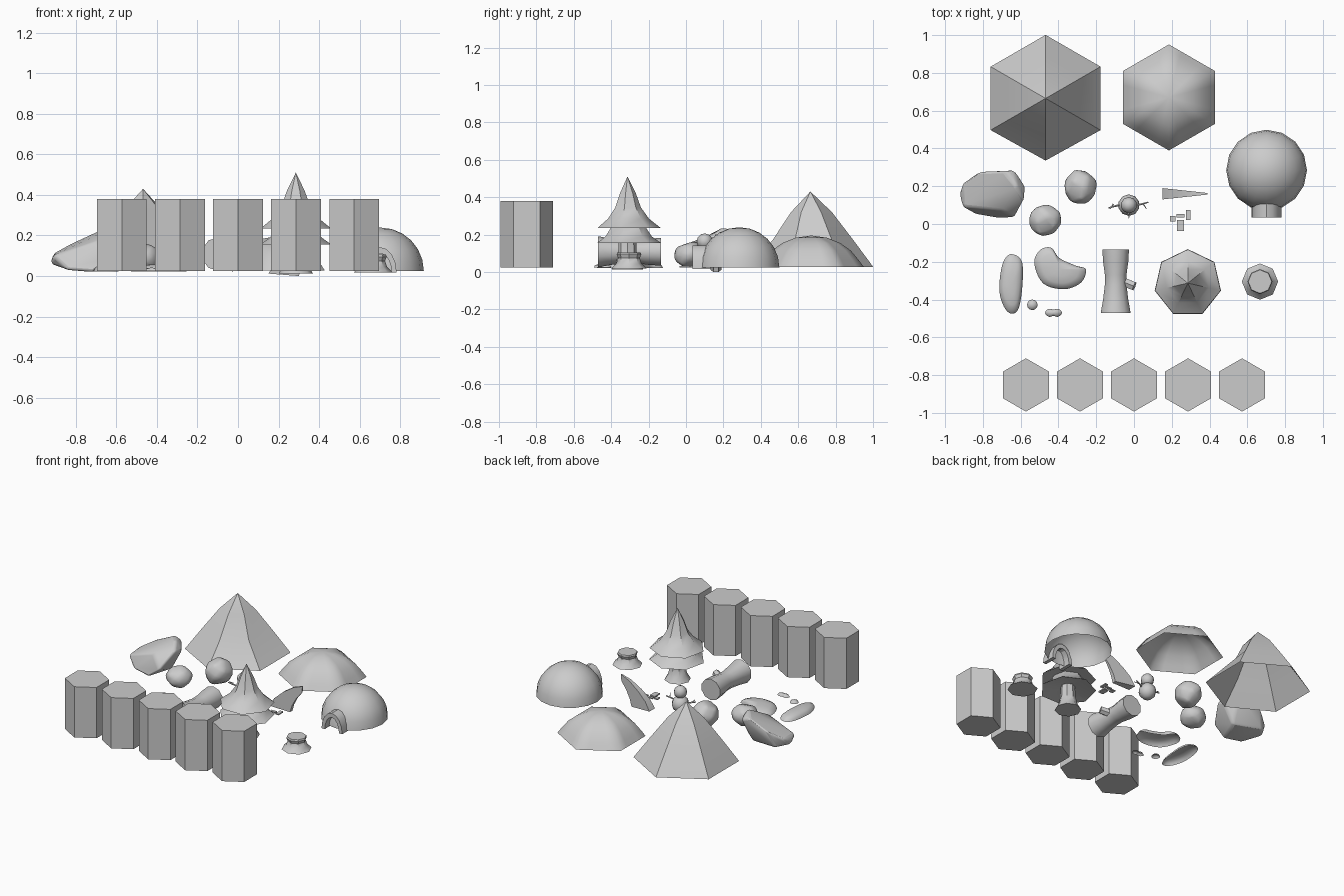
import bpy, bmesh, math, random
from mathutils import Matrix, Vector

if "Cube" in bpy.data.objects:
    bpy.data.objects.remove(bpy.data.objects["Cube"])

random.seed(4)


def finish(bm, name, smooth=None, bevel=0, segs=2):
    bmesh.ops.recalc_face_normals(bm, faces=bm.faces[:])
    me = bpy.data.meshes.new(name)
    bm.to_mesh(me)
    bm.free()
    ob = bpy.data.objects.new(name, me)
    bpy.context.collection.objects.link(ob)
    if bevel:
        m = ob.modifiers.new("bevel", 'BEVEL')
        m.width, m.segments = bevel, segs
    if smooth:
        bpy.ops.object.select_all(action='DESELECT')
        ob.select_set(True)
        bpy.context.view_layer.objects.active = ob
        bpy.ops.object.shade_smooth_by_angle(angle=math.radians(smooth))
    return ob


def ngon(n, start=90):
    return [(math.cos(math.radians(start + 360 * i / n)),
             math.sin(math.radians(start + 360 * i / n))) for i in range(n)]


def loft(name, outline, profile, loc=(0, 0, 0), rot=None, cap=True, smooth=None):
    """Stack scaled copies of an outline; profile = (scale, height); scale 0 = tip."""
    bm = bmesh.new()
    n = len(outline)
    mat = Matrix.Translation(loc) @ (rot or Matrix())
    rings = []
    for s, z in profile:
        pts = [(0, 0)] if s == 0 else [(x * s, y * s) for x, y in outline]
        rings.append([bm.verts.new(mat @ Vector((x, y, z))) for x, y in pts])
    for a, b in zip(rings, rings[1:]):
        for i in range(n):
            j = (i + 1) % n
            if len(b) == 1:
                bm.faces.new((a[i], a[j], b[0]))
            elif len(a) == 1:
                bm.faces.new((a[0], b[j], b[i]))
            else:
                bm.faces.new((a[i], a[j], b[j], b[i]))
    if cap:
        for r in (rings[0], rings[-1]):
            if len(r) > 2:
                bm.faces.new(r)
    return finish(bm, name, smooth)


def hull(name, pts, smooth=40, bevel=0.02):
    bm = bmesh.new()
    for p in pts:
        bm.verts.new(p)
    r = bmesh.ops.convex_hull(bm, input=bm.verts[:])
    junk = {g for g in r["geom_interior"] + r["geom_unused"]
            if isinstance(g, bmesh.types.BMVert)}
    bmesh.ops.delete(bm, geom=list(junk), context='VERTS')
    return finish(bm, name, smooth, bevel, 3)


def box(name, loc, size):
    return loft(name, [(-size[0] / 2, -size[1] / 2), (size[0] / 2, -size[1] / 2),
                       (size[0] / 2, size[1] / 2), (-size[0] / 2, size[1] / 2)],
                [(1, 0), (1, size[2])], loc)


def stick(name, a, b, r0, r1, n=6):
    a, b = Vector(a), Vector(b)
    return loft(name, ngon(n), [(r0, 0), (r1, (b - a).length)], a,
                (b - a).to_track_quat('Z', 'Y').to_matrix().to_4x4())


def curve_outline(pts, steps=5):
    """Closed smooth outline through a few points."""
    out, n = [], len(pts)
    for i in range(n):
        p = [Vector(pts[(i + k) % n]) for k in (-1, 0, 1, 2)]
        for s in range(steps):
            t = s / steps
            v = (2 * p[1] + (p[2] - p[0]) * t + (2 * p[0] - 5 * p[1] + 4 * p[2] - p[3]) * t * t
                 + (3 * p[1] - p[0] - 3 * p[2] + p[3]) * t ** 3) / 2
            out.append((v.x, v.y))
    return out


# row of hexagonal ground tiles
for i in range(5):
    loft(f"hex_tile_{i + 1}", ngon(6), [(0.141, 0.025), (0.141, 0.38)],
         ((i - 2) * 0.286, -0.852, 0))

# mountain: hex pyramid shell with an uneven gash on its right face
mount = loft("mountain", ngon(6), [(0.336, 0.027), (0.23, 0.17), (0.115, 0.32), (0, 0.43)],
             (-0.468, 0.665, 0), cap=False, smooth=25)
for idx, f in ((6 + 4, 0.72), (12 + 3, 0.9), (9, 0.88), (12 + 4, 0.85), (3, 0.98)):
    v = mount.data.vertices[idx]
    v.co.x = -0.468 + (v.co.x + 0.468) * f
    v.co.y = 0.665 + (v.co.y - 0.665) * f

# rounded snow hill on a hex footprint
hexa = []
for i in range(24):
    a = math.radians(15 * i)
    hexa.append((math.cos(a) / math.cos(math.radians((15 * i + 30) % 60 - 30)) * 0.243,
                 math.sin(a) / math.cos(math.radians((15 * i + 30) % 60 - 30)) * 0.243))
loft("snow_hill", hexa, [(1, 0.027), (0.9, 0.065), (0.75, 0.115), (0.55, 0.155),
                         (0.3, 0.183), (0, 0.195)], (0.185, 0.67, 0), cap=False, smooth=50)

# igloo dome and its arched entrance
R = 0.214
loft("igloo_dome", ngon(16), [(R * math.cos(a), 0.025 + R * math.sin(a))
     for a in [math.pi / 12 * k for k in range(6)]] + [(0, 0.025 + R)],
     (0.702, 0.285, 0), cap=False, smooth=30)
bm = bmesh.new()
secs = []
for k in range(9):
    c, s = math.cos(math.pi * k / 8), math.sin(math.pi * k / 8)
    secs.append([bm.verts.new((0.702 + r * c, y, 0.017 + h * s))
                 for r, h, y in ((0.08, 0.125, 0.035), (0.08, 0.125, 0.13),
                                 (0.055, 0.095, 0.13), (0.055, 0.095, 0.035))])
for a, b in zip(secs, secs[1:]):
    for i in range(4):
        bm.faces.new((a[i], a[(i + 1) % 4], b[(i + 1) % 4], b[i]))
bm.faces.new(secs[0])
bm.faces.new(secs[-1])
finish(bm, "igloo_entrance", 30)

# slanted boulder
hull("boulder", [(-0.925, 0.16, 0.06), (-0.91, 0.21, 0.11), (-0.91, 0.09, 0.10), (-0.84, 0.05, 0.03),
                 (-0.72, 0.03, 0.02), (-0.63, 0.035, 0.09), (-0.58, 0.13, 0.19), (-0.575, 0.2, 0.17),
                 (-0.63, 0.285, 0.2), (-0.62, 0.2, 0.24), (-0.68, 0.28, 0.225), (-0.82, 0.275, 0.16),
                 (-0.86, 0.24, 0.05), (-0.65, 0.2, 0.03), (-0.7, 0.07, 0.17), (-0.8, 0.19, 0.03)],
     bevel=0.015)

# two rounded rocks
for k, (c, rad) in enumerate((((-0.285, 0.195, 0.115), (0.1, 0.102, 0.1)),
                              ((-0.47, 0.02, 0.092), (0.098, 0.095, 0.078)))):
    pts = []
    for i in range(18):
        z = 1 - 2 * (i + 0.5) / 18
        a, q = i * 2.4 + k, math.sqrt(1 - z * z)
        d = random.uniform(0.92, 1.04)
        pts.append([c[j] + rad[j] * d * (q * math.cos(a), q * math.sin(a), z)[j] for j in range(3)])
    hull(f"rock_{k + 1}", pts, 50, 0.02)

# snowman: balls, twig arms, nose
for nm, r, z in (("body", 0.057, 0.08), ("head", 0.043, 0.163)):
    loft("snowman_" + nm, ngon(10), [(0, -r)] + [(r * math.sin(math.pi * k / 6),
         -r * math.cos(math.pi * k / 6)) for k in range(1, 6)] + [(0, r)],
         (-0.027, 0.1, z), smooth=50)
for s, nm in ((-1, "left"), (1, "right")):
    x = -0.03
    stick(f"{nm}_arm", (x + s * 0.05, 0.1, 0.1), (x + s * 0.105, 0.1 + s * 0.015, 0.115), 0.006, 0.004)
    stick(f"{nm}_twig", (x + s * 0.08, 0.105, 0.108), (x + s * 0.095, 0.08, 0.125), 0.004, 0.002)
stick("nose", (-0.027, 0.065, 0.163), (-0.027, 0.03, 0.16), 0.01, 0.001)

# curved horn-shaped piece, tapering towards its raised tip
side = [(0.15, 0.012), (0.185, 0.07), (0.245, 0.125), (0.32, 0.175), (0.39, 0.2),
        (0.385, 0.155), (0.345, 0.105), (0.315, 0.05), (0.3, 0.0)]
bm = bmesh.new()
sides = [[bm.verts.new((x, 0.16 + s * (0.03 - 0.026 * (x - 0.15) / 0.24), z)) for x, z in side]
         for s in (-1, 1)]
for i in range(9):
    j = (i + 1) % 9
    bm.faces.new((sides[0][i], sides[0][j], sides[1][j], sides[1][i]))
bm.faces.new(sides[0])
bm.faces.new(sides[1])
finish(bm, "curved_horn", 30)

# small loose chips
for i, (x, y, w, d) in enumerate(((0.205, 0.028, 0.028, 0.03), (0.246, 0.043, 0.042, 0.018),
                                  (0.287, 0.047, 0.024, 0.052), (0.246, -0.008, 0.038, 0.056))):
    box(f"chip_{i + 1}", (x, y, 0.025), (w, d, 0.008))

# low snow patches
dome = [(1, 0.022), (0.92, 0.038), (0.7, 0.05), (0.35, 0.056), (0, 0.057)]
loft("long_patch", curve_outline([(-0.01, 0.155), (0.05, 0.12), (0.055, 0), (0.035, -0.13), (-0.005, -0.16),
     (-0.045, -0.12), (-0.068, -0.03), (-0.052, 0.1)]), dome, (-0.645, -0.315, 0), cap=False, smooth=60)
loft("kidney_patch", curve_outline([(-0.05, 0.115), (-0.005, 0.06), (0.08, 0.02), (0.135, 0.0), (0.11, -0.07),
     (0.02, -0.105), (-0.09, -0.075), (-0.138, 0.03), (-0.11, 0.1)]),
     dome, (-0.39, -0.24, 0), cap=False, smooth=60)
small = [(1, 0.025), (0.8, 0.036), (0, 0.042)]
loft("round_patch", [(x * 0.028, y * 0.028) for x, y in ngon(12)], small,
     (-0.538, -0.428, 0), cap=False, smooth=60)
loft("bean_patch", curve_outline([(-0.045, 0), (-0.025, 0.021), (0, 0.016), (0.025, 0.021), (0.045, 0),
     (0.025, -0.021), (0, -0.017), (-0.025, -0.021)], 3), small, (-0.426, -0.47, 0), cap=False, smooth=60)

# lying log with a cut branch
loft("log", ngon(10), [(0.083, 0), (0.07, 0.07), (0.06, 0.15), (0.06, 0.2), (0.07, 0.27), (0.074, 0.335)],
     (-0.097, -0.47, 0.108), Matrix.Rotation(-math.pi / 2, 4, 'X'), smooth=40)
stick("log_branch", (-0.06, -0.305, 0.11), (0.002, -0.33, 0.125), 0.027, 0.025)

# pine tree: trunk and two seven-sided tiers
T = (0.285, -0.313, 0)
loft("tree_trunk", ngon(8), [(0.085, 0.012), (0.062, 0.05), (0.05, 0.1), (0.045, 0.19)], T, smooth=40)
loft("lower_tier", ngon(7), [(0.05, 0.18), (0.18, 0.155), (0.13, 0.19), (0.09, 0.25)], T, smooth=35)
loft("upper_tier", ngon(7), [(0.05, 0.245), (0.178, 0.235), (0.115, 0.285), (0.072, 0.345),
                             (0.045, 0.42), (0, 0.51)], T, smooth=35)

# tree stump
loft("stump", ngon(8), [(0.096, 0.018), (0.068, 0.045), (0.058, 0.075), (0.066, 0.095), (0.062, 0.105)],
     (0.667, -0.305, 0), smooth=35)
